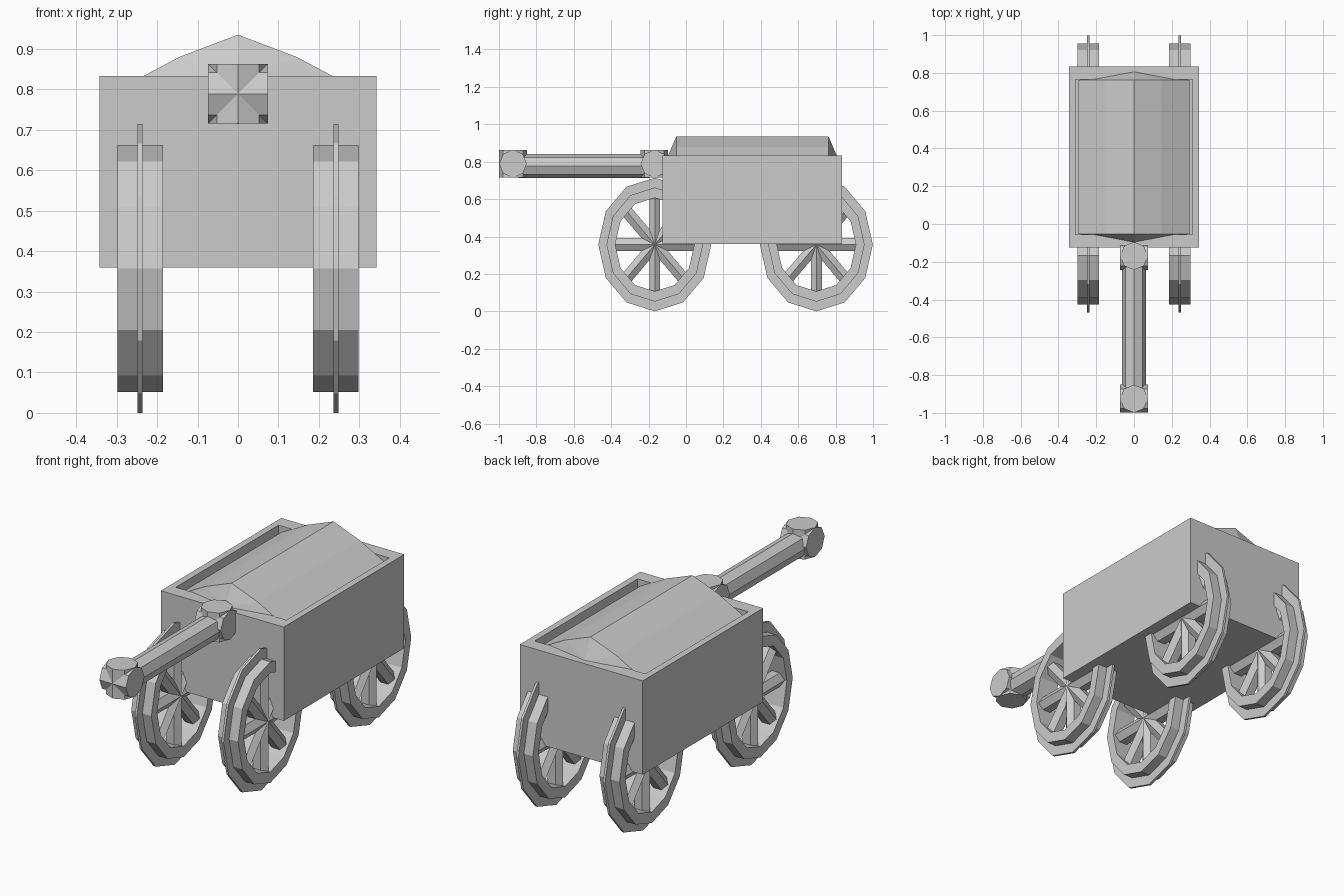
import bpy, bmesh
from math import sin, cos, pi
from mathutils import Matrix, Vector

if "Cube" in bpy.data.objects:
    bpy.data.objects.remove(bpy.data.objects["Cube"])


def finish(name, bm):
    bmesh.ops.recalc_face_normals(bm, faces=bm.faces)
    me = bpy.data.meshes.new(name)
    bm.to_mesh(me)
    bm.free()
    ob = bpy.data.objects.new(name, me)
    bpy.context.collection.objects.link(ob)
    return ob


def rod(bm, centre, axis, radius, length, sides):
    # cylinder with a corner pointing along the first side axis
    rot = {'X': Matrix.Rotation(pi / 2, 4, 'Y'),
           'Y': Matrix.Rotation(pi / 2, 4, 'X'),
           'Z': Matrix.Identity(4)}[axis]
    bmesh.ops.create_cone(bm, cap_ends=True, segments=sides, radius1=radius,
                          radius2=radius, depth=length,
                          matrix=Matrix.Translation(centre) @ rot)


# Open-topped cart box: inset the top, then push the opening down
bm = bmesh.new()
bmesh.ops.create_cube(bm, size=1, matrix=Matrix.Translation((0, 0.355, 0.5965))
                      @ Matrix.Diagonal((0.686, 0.96, 0.473, 1)))
top = max(bm.faces, key=lambda f: f.calc_center_median().z)
bmesh.ops.inset_individual(bm, faces=[top], thickness=0.048)
for v in top.verts:
    v.co.y = 0.355 + (0.41 if v.co.y > 0.355 else -0.41)
down = bmesh.ops.extrude_discrete_faces(bm, faces=[top])['faces'][0]
bmesh.ops.translate(bm, verts=down.verts, vec=(0, 0, -0.06))
finish("cart_box", bm)

# Rounded load cover with pointed ends
bm = bmesh.new()
profile = [(-0.295, 0.78), (-0.295, 0.80), (-0.145, 0.88), (0, 0.935),
           (0.145, 0.88), (0.295, 0.80), (0.295, 0.78)]
ends = [[bm.verts.new((x, y, z)) for x, z in profile] for y in (-0.052, 0.762)]
tips = [bm.verts.new((0, y, 0.83)) for y in (-0.097, 0.807)]
n = len(profile)
for i in range(n):
    j = (i + 1) % n
    bm.faces.new((ends[0][i], ends[0][j], ends[1][j], ends[1][i]))
    for ring, tip in zip(ends, tips):
        bm.faces.new((ring[i], ring[j], tip))
finish("load_cover", bm)

# Octagonal pole with crossed-cylinder knobs
bm = bmesh.new()
rod(bm, (0, -0.545, 0.777), 'Y', 0.063, 0.70, 8)
finish("draw_pole", bm)
for name, y in (("pole_end_knob", -0.925), ("pole_base_knob", -0.169)):
    bm = bmesh.new()
    for axis in 'XZ':
        rod(bm, (0, y, 0.789), axis, 0.074, 0.148, 8)
    finish(name, bm)

# Wheels: twelve-sided flanged rim, slightly squashed front to back
SECTION = [(-0.056, 0.25), (0.056, 0.25), (0.056, 0.305), (0.006, 0.305),
           (0.006, 0.357), (-0.006, 0.357), (-0.006, 0.305), (-0.056, 0.305)]


def wheel(name, x, y):
    centre = Vector((x, y, 0.357))
    squash = Matrix.Diagonal((1, 0.846, 1, 1))
    bm = bmesh.new()
    rings = [[bm.verts.new((px, r * sin(a), r * cos(a))) for px, r in SECTION]
             for a in (k * pi / 6 for k in range(12))]
    m = len(SECTION)
    for k in range(12):
        a, b = rings[k], rings[(k + 1) % 12]
        for i in range(m):
            j = (i + 1) % m
            bm.faces.new((a[i], a[j], b[j], b[i]))
    bm.transform(Matrix.Translation(centre) @ squash)
    finish(name + "_rim", bm)
    # four crossing bars make eight spokes
    bm = bmesh.new()
    for k in range(4):
        bmesh.ops.create_cone(
            bm, cap_ends=True, segments=6, radius1=0.04, radius2=0.04, depth=0.54,
            matrix=Matrix.Rotation(k * pi / 4, 4, 'X') @ Matrix.Rotation(pi / 2, 4, 'Z'))
    # put a ridge of every bar toward the outside
    for v in bm.verts:
        v.co.x *= 1.1
    bm.transform(Matrix.Translation(centre) @ squash)
    finish(name + "_spokes", bm)


for side, x in (("left", -0.242), ("right", 0.242)):
    for place, y in (("front", -0.167), ("rear", 0.697)):
        wheel(f"{place}_{side}_wheel", x, y)
